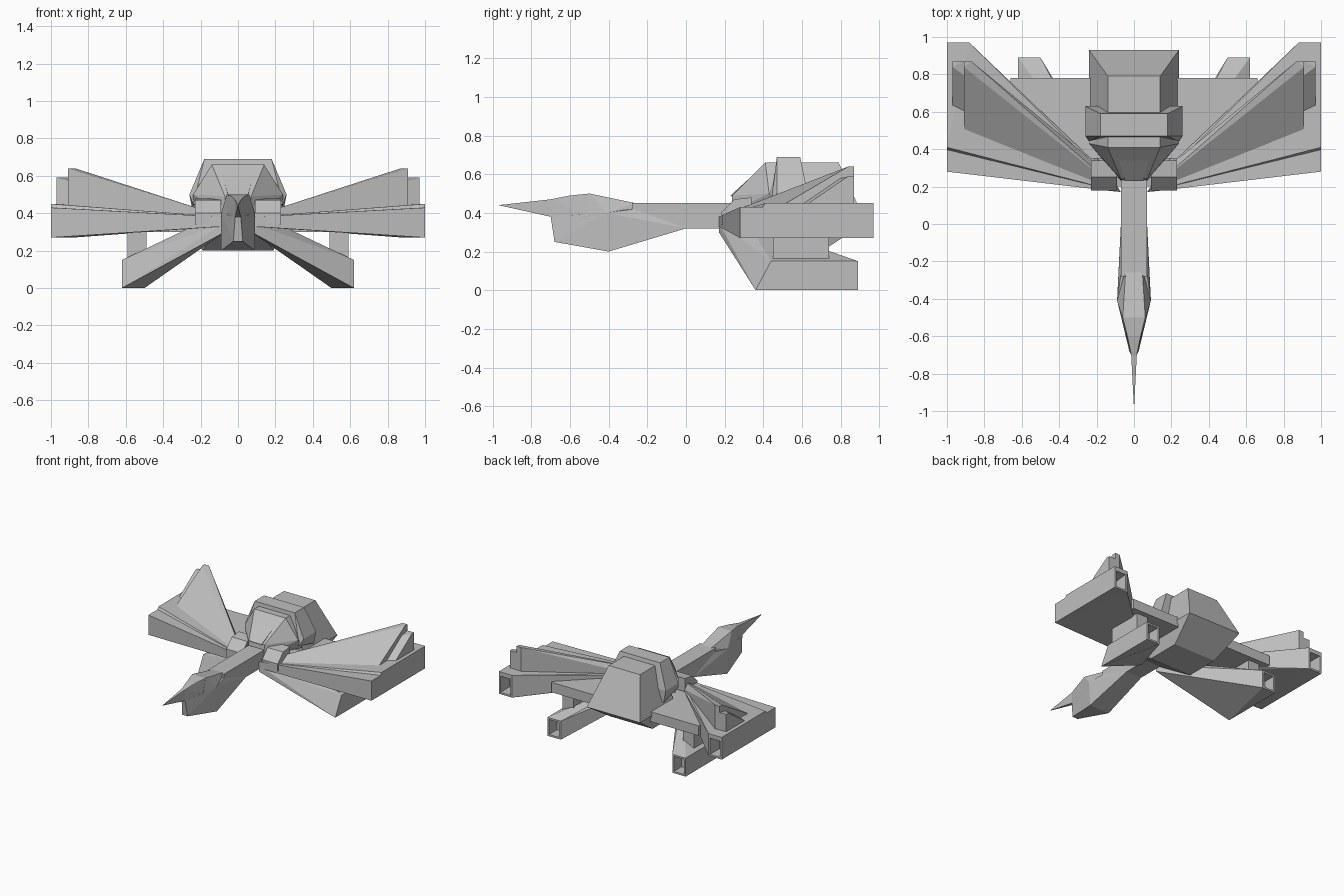
import bpy
import bmesh

cube = bpy.data.objects.get("Cube")
if cube:
    bpy.data.objects.remove(cube, do_unlink=True)

grey = bpy.data.materials.new("hull_grey")
grey.use_nodes = True
shade = (0.52, 0.52, 0.52, 1)
grey.diffuse_color = shade
grey.node_tree.nodes["Principled BSDF"].inputs["Base Color"].default_value = shade


def sink_rear(bm, depth):
    """Hollow out the face that looks backwards."""
    rear = [face for face in bm.faces if face.normal.y > 0.95]
    bmesh.ops.inset_region(bm, faces=rear, thickness=0.02)
    pushed = bmesh.ops.extrude_face_region(bm, geom=rear)["geom"]
    bmesh.ops.delete(bm, geom=rear, context='FACES')
    verts = [item for item in pushed if isinstance(item, bmesh.types.BMVert)]
    bmesh.ops.translate(bm, verts=verts, vec=(0, -depth, 0))


def solid(name, points, socket=0):
    """Faceted convex part wrapped around the given corners."""
    bm = bmesh.new()
    for point in points:
        bm.verts.new(point)
    hull = bmesh.ops.convex_hull(bm, input=bm.verts[:])
    spare = {item for item in hull["geom_interior"] + hull["geom_unused"]
             if isinstance(item, bmesh.types.BMVert)}
    bmesh.ops.delete(bm, geom=list(spare), context='VERTS')
    bmesh.ops.dissolve_limit(bm, angle_limit=0.01, verts=bm.verts[:], edges=bm.edges[:])
    bmesh.ops.recalc_face_normals(bm, faces=bm.faces[:])
    if socket:
        sink_rear(bm, socket)
        bmesh.ops.recalc_face_normals(bm, faces=bm.faces[:])
    mesh = bpy.data.meshes.new(name)
    bm.to_mesh(mesh)
    bm.free()
    mesh.materials.append(grey)
    bpy.context.collection.objects.link(bpy.data.objects.new(name, mesh))


def pair(name, points, socket=0):
    """Left part and its mirrored right twin."""
    solid("left_" + name, points, socket)
    solid("right_" + name, [(-x, y, z) for x, y, z in points], socket)


def bar(y, z, half):
    """Crosswise edge, centred on the middle line."""
    return [(-half, y, z), (half, y, z)]


def box(left, right, front, rear, low, high):
    return [(x, y, z) for x in (left, right) for y in (front, rear) for z in (low, high)]


def fan(tip, front, rear, low, high, slope, chord, drop=0):
    """Wedge from the wing root to a raked end plate at x = tip."""
    root = [(x, y, z - drop) for x, y in ((0.07, 0.17), (0.2, 0.32)) for z in (0.33, 0.38)]
    plate = [(tip, front, low), (tip, front + slope, high)]
    trailing = [(x, rear, z) for x in (tip, tip - chord) for z in (low, high)]
    return root + plate + trailing


# Neck and head
neck_half = 0.07
cheek_half = 0.09
brow_half = 0.06
beak_half = 0.015
cheek = bar(-0.41, 0.4, cheek_half)
brow = bar(-0.5, 0.5, brow_half)
bridge = bar(-0.7, 0.47, beak_half) + bar(-0.7, 0.38, beak_half)
solid("neck", box(-neck_half, neck_half, -0.28, 0.28, 0.32, 0.45))
solid("head", bar(-0.26, 0.45, 0.045) + bar(-0.27, 0.33, neck_half) + cheek + brow
      + bar(-0.53, 0.38, brow_half))
solid("jaw", bar(0, 0.32, neck_half) + bar(-0.27, 0.42, neck_half) + cheek
      + bar(-0.4, 0.2, cheek_half) + bar(-0.68, 0.25, 0.025) + bar(-0.7, 0.38, beak_half))
solid("beak_base", brow + bar(-0.52, 0.39, brow_half) + bar(-0.6, 0.49, 0.035) + bridge)
solid("beak_tip", bridge + bar(-0.8, 0.415, 0.01) + bar(-0.97, 0.44, 0.001))

# Central body
body_half = 0.24
tail = bar(0.93, 0.35, body_half)
roof_half = 0.14
roof = 0.66
solid("rear_hull", bar(0.5, roof, roof_half) + bar(0.79, roof, roof_half)
      + bar(0.5, 0.36, body_half) + tail)
solid("collar", bar(0.47, 0.69, 0.18) + bar(0.59, 0.69, 0.18) + bar(0.47, 0.5, 0.26)
      + bar(0.63, 0.5, 0.26) + bar(0.44, 0.45, body_half) + bar(0.63, 0.4, body_half))
solid("cockpit", bar(0.41, roof, roof_half) + bar(0.48, roof, roof_half)
      + bar(0.43, 0.5, body_half) + bar(0.48, 0.42, body_half)
      + bar(0.24, 0.49, neck_half) + bar(0.23, 0.4, neck_half))
solid("cockpit_panel", bar(0.34, 0.59, 0.08) + bar(0.37, 0.59, 0.08)
      + bar(0.23, 0.49, 0.05) + bar(0.26, 0.47, 0.05))
solid("belly", bar(0.42, 0.2, 0.19) + bar(0.7, 0.2, 0.19) + tail
      + bar(0.2, 0.33, 0.1) + bar(0.42, 0.36, body_half))
solid("cross_slab", box(-0.66, 0.66, 0.35, 0.78, 0.3, 0.38))
shoulder_top = [(x, 0.25, 0.47) for x in (0.09, 0.23)]
pair("shoulder_box", box(0.09, 0.23, 0.18, 0.34, 0.34, 0.4)
     + shoulder_top + [(x, 0.34, 0.48) for x, y, z in shoulder_top])

# Main wings fan out from the root in stacked tiers
pair("wing_base", fan(tip=1, front=0.28, rear=0.97, low=0.27, high=0.43,
                      slope=0, chord=0.12), socket=0.12)
pair("wing_cap", fan(tip=1, front=0.39, rear=0.97, low=0.42, high=0.45,
                     slope=0.02, chord=0.12))
pair("wing_upper_tier", fan(tip=0.91, front=0.5, rear=0.87, low=0.44, high=0.64,
                            slope=0.34, chord=0.04))
pair("wing_outer_tier", fan(tip=0.97, front=0.62, rear=0.87, low=0.44, high=0.59,
                            slope=0.22, chord=0.06))

# Lower wings with pylons up to the slab
pair("lower_wing", fan(tip=0.62, front=0.36, rear=0.89, low=0, high=0.15,
                       slope=0.08, chord=0.12, drop=0.03), socket=0.1)
pair("pylon", box(0.49, 0.59, 0.45, 0.74, 0.1, 0.33))
